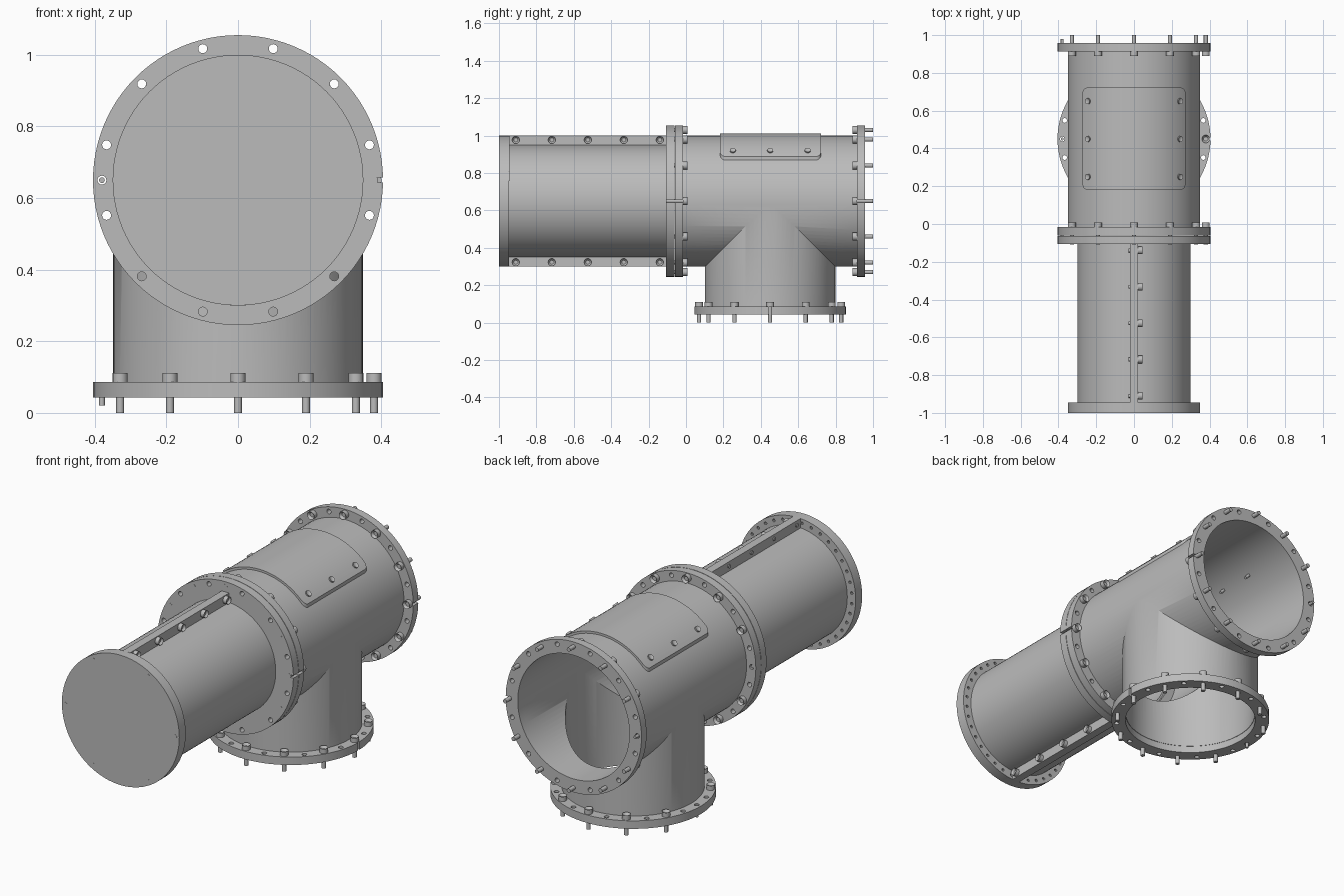
import bpy, bmesh
from math import radians, cos, sin, asin
from mathutils import Matrix, Vector

if "Cube" in bpy.data.objects:
    bpy.data.objects.remove(bpy.data.objects["Cube"])

steel = bpy.data.materials.new("grey_steel")
steel.use_nodes = True
GREY = (0.5, 0.5, 0.5, 1)
steel.diffuse_color = GREY
steel.node_tree.nodes["Principled BSDF"].inputs["Base Color"].default_value = GREY

AXIS = 0.65          # height of the main pipe axis
BRANCH = 0.45        # y of the vertical branch
R, BORE, FLANGE, PITCH = 0.35, 0.333, 0.405, 0.38


def T(x, y, z):
    return Matrix.Translation((x, y, z))


def facing(y, sign):
    """Frame on the main axis whose local z points along sign * y."""
    return T(0, y, AXIS) @ Matrix.Rotation(radians(-90 * sign), 4, 'X')


def finish(name, bm):
    bmesh.ops.recalc_face_normals(bm, faces=bm.faces)
    mesh = bpy.data.meshes.new(name)
    bm.to_mesh(mesh)
    bm.free()
    mesh.materials.append(steel)
    obj = bpy.data.objects.new(name, mesh)
    bpy.context.collection.objects.link(obj)
    return obj


def add_cyl(bm, r, z0, z1, m=Matrix(), n=16):
    return bmesh.ops.create_cone(bm, cap_ends=True, segments=n, radius1=r, radius2=r,
                                 depth=z1 - z0, matrix=m @ T(0, 0, (z0 + z1) / 2))


def cyl(name, r, z0, z1, m, n=96):
    bm = bmesh.new()
    add_cyl(bm, r, z0, z1, m, n)
    return finish(name, bm)


def add_box(bm, lo, hi, m=Matrix()):
    lo, hi = Vector(lo), Vector(hi)
    size = Matrix.Diagonal((*(hi - lo), 1))
    return bmesh.ops.create_cube(bm, size=1, matrix=m @ Matrix.Translation((lo + hi) / 2) @ size)


def ring(name, r_out, r_in, z0, z1, m, n=96):
    bm = bmesh.new()
    profile = [(r_in, z0), (r_out, z0), (r_out, z1), (r_in, z1)]
    loops = []
    for i in range(n):
        a = radians(360 * i / n)
        loops.append([bm.verts.new(m @ Vector((r * cos(a), r * sin(a), z))) for r, z in profile])
    for i in range(n):
        a, b = loops[i - 1], loops[i]
        for k in range(4):
            bm.faces.new((a[k - 1], a[k], b[k], b[k - 1]))
    return finish(name, bm)


def boolean(obj, cutter, operation):
    mod = obj.modifiers.new("cut", 'BOOLEAN')
    mod.operation, mod.object, mod.solver = operation, cutter, 'EXACT'
    deps = bpy.context.evaluated_depsgraph_get()
    mesh = bpy.data.meshes.new_from_object(obj.evaluated_get(deps))
    obj.modifiers.clear()
    obj.data = mesh
    bpy.data.objects.remove(cutter)


def add_bolt(bm, m, r, head, shaft_r, shaft):
    """Socket-head bolt: head above local z = 0, shaft below."""
    made = add_cyl(bm, r, 0, head, m)
    up = (m.to_3x3() @ Vector((0, 0, 1))).normalized()
    faces = {f for v in made["verts"] for f in v.link_faces}
    cap = max(faces, key=lambda f: f.calc_center_median().dot(up))
    bmesh.ops.inset_region(bm, faces=[cap], thickness=r * 0.45)
    bmesh.ops.translate(bm, verts=cap.verts, vec=up * -head * 0.5)
    add_cyl(bm, shaft_r, -shaft, 0, m)


def around(m, angle, r):
    a = radians(angle)
    return m @ T(r * cos(a), r * sin(a), 0)


def flange(name, m, z0, z1, r_in):
    """Drilled ring with a slit on the left side."""
    obj = ring(name, FLANGE, r_in, z0, z1, m)
    bm = bmesh.new()
    for angle in [15 + 30 * k for k in range(12)] + [180]:
        add_cyl(bm, 0.0125, z0 - 0.02, z1 + 0.02, around(m, angle, PITCH))
    add_box(bm, (PITCH, -0.007, z0 - 0.02), (FLANGE + 0.02, 0.007, z1 + 0.02), m)
    boolean(obj, finish("hole_cutter", bm), 'DIFFERENCE')


def flange_bolts(name, m, shaft, peg):
    bm = bmesh.new()
    for k in range(12):
        if k != 6:
            add_bolt(bm, around(m, 30 * k, PITCH), 0.021, 0.025, 0.011, shaft)
    add_cyl(bm, 0.008, -peg, -0.005, around(m, 180, PITCH))
    finish(name, bm)


# Tee body: main pipe and branch, bored out
main = facing(0, 1)
down = T(0, BRANCH, 0)
tee = cyl("tee_body", R, -0.016, 0.914, main)
boolean(tee, cyl("branch", R - 0.0013, 0.08, AXIS, down), 'UNION')
boolean(tee, cyl("main_bore", BORE, -0.1, 1.0, main), 'DIFFERENCE')
boolean(tee, cyl("branch_bore", BORE - 0.002, 0, AXIS, down), 'DIFFERENCE')

# Flanges and their bolts
back, base, joint = facing(0.914, -1), T(0, BRANCH, 0.086), facing(-0.016, 1)
flange("back_flange", back, -0.043, 0, BORE)
flange("base_flange", base, -0.043, 0, BORE)
flange("joint_flange_rear", joint, -0.044, 0, BORE)
flange("joint_flange_front", joint, -0.091, -0.0465, 0.29)
flange_bolts("back_bolts", back, 0.086, 0.065)
flange_bolts("base_bolts", base, 0.086, 0.065)
flange_bolts("joint_bolts", joint, 0.0915, 0.085)

# Front barrel with its end plate
ring("front_barrel", 0.30, 0.28, -0.96, -0.08, main)
plate = cyl("end_plate", R, -1.0, -0.945, main)
bm = bmesh.new()
for k in range(36):
    add_cyl(bm, 0.008, -0.97, -0.93, around(main, 10 * k + 5, 0.327), 10)
boolean(plate, finish("hole_cutter", bm), 'DIFFERENCE')
bm = bmesh.new()
for k in range(6):
    add_cyl(bm, 0.009, -1.001, -0.98, around(main, 60 * k, 0.327))
finish("end_plate_screws", bm)

# Clamping rails above and below the barrel
for name, side in (("top", 1), ("bottom", -1)):
    bm = bmesh.new()
    add_box(bm, (-0.022, -0.95, AXIS + side * 0.32 - 0.03), (0.022, -0.1, AXIS + side * 0.32 + 0.03))
    finish(name + "_rail", bm)
    bm = bmesh.new()
    for k in range(5):
        spot = T(0.022, -0.91 + 0.1925 * k, AXIS + side * 0.327)
        add_bolt(bm, spot @ Matrix.Rotation(radians(90), 4, 'Y'), 0.02, 0.022, 0.01, 0.05)
    finish(name + "_rail_bolts", bm)

# Curved access hatch with rounded corners
hatch = ring("access_hatch", 0.362, 0.345, 0.1, 0.8, main)
bm = bmesh.new()
add_box(bm, (-0.272, 0.182, AXIS), (0.272, 0.722, 1.2))
corners = [e for e in bm.edges if abs(e.verts[0].co.z - e.verts[1].co.z) > 0.1]
bmesh.ops.bevel(bm, geom=corners, offset=0.025, segments=5, profile=0.5, affect='EDGES')
boolean(hatch, finish("hatch_outline", bm), 'INTERSECT')
bm = bmesh.new()
tilt = asin(0.245 / 0.365)
for side in (-1, 1):
    for y in (0.25, 0.45, 0.65):
        spot = T(0, y, AXIS) @ Matrix.Rotation(side * tilt, 4, 'Y') @ T(0, 0, 0.361)
        add_bolt(bm, spot, 0.016, 0.008, 0.008, 0.06)
finish("hatch_bolts", bm)

# Smooth shading with crisp edges
bpy.ops.object.select_all(action='DESELECT')
for obj in bpy.context.scene.objects:
    if obj.type == 'MESH':
        obj.select_set(True)
        bpy.context.view_layer.objects.active = obj
bpy.ops.object.shade_smooth_by_angle(angle=radians(30))
